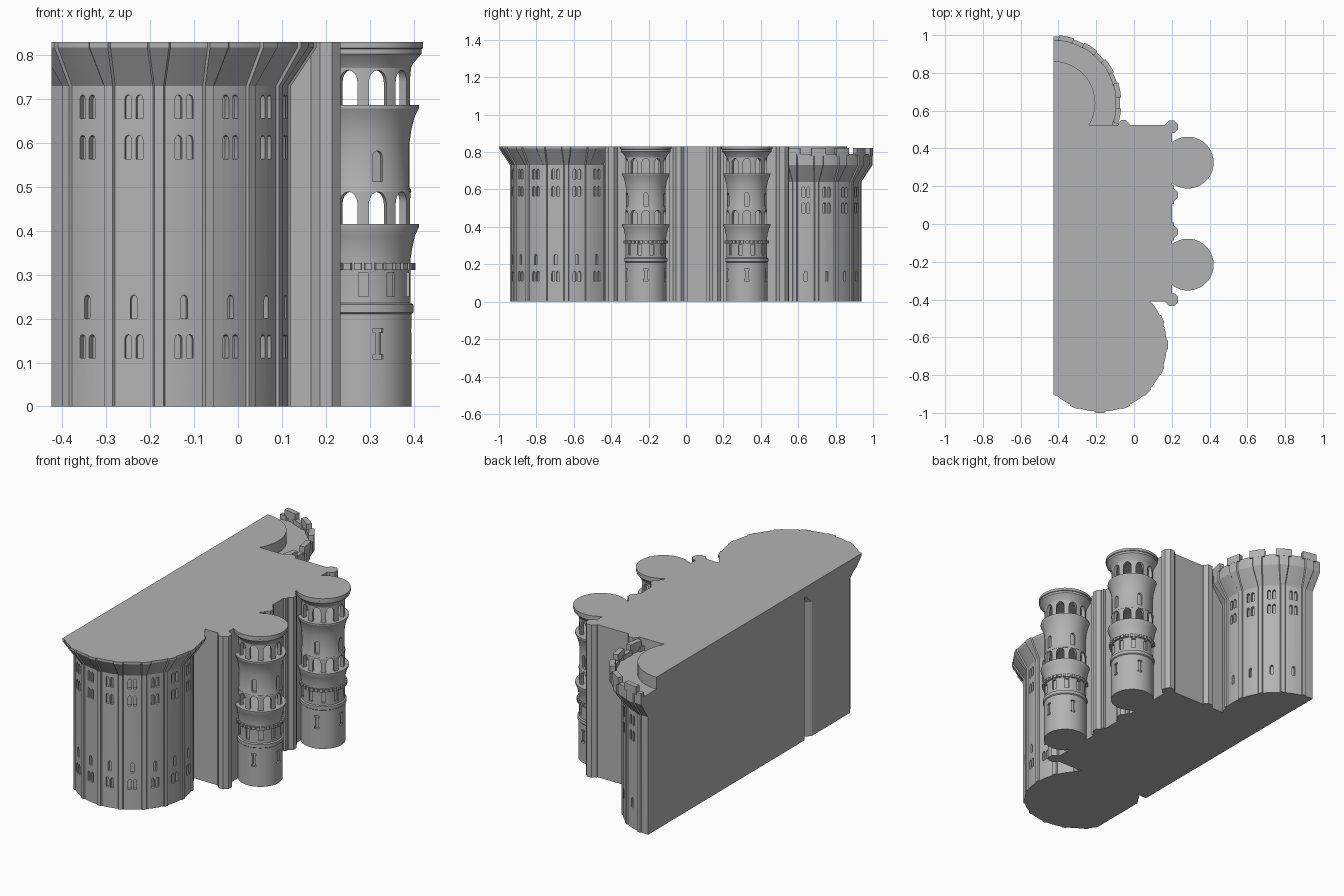
import bpy, bmesh
from math import sin, cos, radians, pi

if "Cube" in bpy.data.objects:
    bpy.data.objects.remove(bpy.data.objects["Cube"])

TOP, BACK = 0.83, -0.425
stone = bpy.data.materials.new("grey_stone")
stone.use_nodes = True
GREY = (0.45, 0.45, 0.45, 1)
stone.diffuse_color = GREY
stone.node_tree.nodes["Principled BSDF"].inputs["Base Color"].default_value = GREY
parts = []


def finish(name, bm):
    bmesh.ops.recalc_face_normals(bm, faces=bm.faces)
    me = bpy.data.meshes.new(name)
    bm.to_mesh(me)
    bm.free()
    me.materials.append(stone)
    ob = bpy.data.objects.new(name, me)
    bpy.context.collection.objects.link(ob)
    parts.append(ob)
    return ob


def loft(bm, rings, closed=False):
    """Skin a stack of rings; cap the ends, or join last to first."""
    vs = [[bm.verts.new(p) for p in ring] for ring in rings]
    n = len(vs[0])
    pairs = list(zip(vs, vs[1:])) + ([(vs[-1], vs[0])] if closed else [])
    for a, b in pairs:
        for i in range(n):
            j = (i + 1) % n
            bm.faces.new((a[i], a[j], b[j], b[i]))
    if not closed:
        bm.faces.new(vs[0])
        bm.faces.new(vs[-1])


def circle(c, r, z, n=48, turn=0.0):
    return [(c[0] + r * cos(2 * pi * i / n + turn),
             c[1] + r * sin(2 * pi * i / n + turn), z) for i in range(n)]


def lathe(name, c, profile, closed=False, n=48):
    bm = bmesh.new()
    loft(bm, [circle(c, r, z, n, pi / n) for r, z in profile], closed)
    return finish(name, bm)


def box(name, x0, x1, y0, y1, z0, z1):
    bm = bmesh.new()
    loft(bm, [[(x0, y0, z), (x1, y0, z), (x1, y1, z), (x0, y1, z)] for z in (z0, z1)])
    return finish(name, bm)


def radial_prism(bm, c, deg, outline, r0, r1):
    """Extrude a (sideways, height) outline outward along an angle."""
    a = radians(deg)
    loft(bm, [[(c[0] + r * cos(a) - u * sin(a), c[1] + r * sin(a) + u * cos(a), z)
               for u, z in outline] for r in (r0, r1)])


def rect(w, z0, z1):
    return [(-w, z0), (w, z0), (w, z1), (-w, z1)]


def arch(w, z0, z1, u=0.0, steps=8):
    spring = z1 - 1.3 * w
    return [(u - w, z0), (u + w, z0)] + [
        (u + w * cos(pi * i / steps), spring + 1.3 * w * sin(pi * i / steps))
        for i in range(steps + 1)]


def slit(w, z0, z1):
    h = 0.01
    right = [(2 * w, z0), (2 * w, z0 + h), (w, z0 + h), (w, z1 - h), (2 * w, z1 - h), (2 * w, z1)]
    return right + [(-u, z) for u, z in reversed(right)]


def carve(ob, bm):
    """Subtract the shapes in bm from ob and bake the result."""
    cutter = finish("cutter", bm)
    parts.remove(cutter)
    cutter.hide_render = True
    mod = ob.modifiers.new("carve", "BOOLEAN")
    mod.operation, mod.solver, mod.object = "DIFFERENCE", "EXACT", cutter
    deps = bpy.context.evaluated_depsgraph_get()
    me = bpy.data.meshes.new_from_object(ob.evaluated_get(deps))
    ob.modifiers.clear()
    ob.data = me
    bpy.data.objects.remove(cutter)


def clip_back(bm):
    geom = bm.verts[:] + bm.edges[:] + bm.faces[:]
    bmesh.ops.bisect_plane(bm, geom=geom, plane_co=(BACK, 0, 0), plane_no=(-1, 0, 0), clear_outer=True)
    bmesh.ops.holes_fill(bm, edges=[e for e in bm.edges if e.is_boundary], sides=0)


STEP = 22.5


def ribbed_ring(c, r, z, half, turn):
    """Sixteen gently curved bays separated by raised ribs."""
    pts = []
    for k in range(16):
        mid = turn + k * STEP
        edge = half + 0.7
        spans = [(-edge, 0), (-half, 0.007), (half, 0.007), (edge, 0)]
        spans += [(edge + (STEP - 2 * edge) * t, 0) for t in (0.25, 0.5, 0.75)]
        for d, out in spans:
            a = radians(mid + d)
            pts.append((c[0] + (r + out) * cos(a), c[1] + (r + out) * sin(a), z))
    return pts


def great_tower(name, c, turn, profile, pair_rows, single_rows, in_view):
    bm = bmesh.new()
    loft(bm, [ribbed_ring(c, r, z, half, turn) for r, z, half in profile])
    clip_back(bm)
    tower = finish(name, bm)
    cuts = bmesh.new()
    for k in range(16):
        deg = turn + (k + 0.5) * STEP
        a = radians(deg)
        for rows, offsets in ((pair_rows, (-0.013, 0.013)), (single_rows, (0,))):
            for u in offsets:
                x = c[0] + 0.295 * cos(a) - u * sin(a)
                y = c[1] + 0.295 * sin(a) + u * cos(a)
                if x > BACK + 0.012 and in_view(y):
                    for z in rows:
                        radial_prism(cuts, c, deg, arch(0.008, z, z + 0.054, u, 4), 0.278, 0.33)
    carve(tower, cuts)


# Main block
box("main_block", BACK, 0.2, -0.41, 0.525, 0, TOP)

# Octagonal buttresses with flanking strips
for i, (x, y, r) in enumerate([(0.2, -0.4, 0.036), (0.2, 0.515, 0.036), (0.203, -0.04, 0.033),
                               (0.203, 0.155, 0.033), (-0.055, 0.52, 0.033)]):
    lathe(f"buttress_{i}", (x, y), [(r, 0), (r, TOP)], n=8)
for i, y in enumerate((-0.04, 0.155)):
    box(f"buttress_strip_{i}", 0.19, 0.212, y - 0.048, y + 0.048, 0, TOP)

# Large ribbed tower at the front
great_tower("front_great_tower", (-0.18, -0.64), 0,
            [(0.294, 0, 2), (0.294, 0.73, 2), (0.353, 0.818, 3.6), (0.353, TOP, 3.6)],
            (0.656, 0.564, 0.11), (0.2,), lambda y: y < -0.43)

# Large ribbed tower at the rear, with a sunken walkway
REAR = (-0.427, 0.64)
great_tower("rear_great_tower", REAR, STEP / 2,
            [(0.294, 0, 2), (0.294, 0.64, 2), (0.353, 0.73, 3.6), (0.353, 0.79, 3.6),
             (0.33, 0.79, 3.6), (0.33, 0.765, 3.6)],
            (0.56, 0.475), (0.11,), lambda y: y > 0.545)

# Merlons on the rear tower
for k in range(5):
    mid = STEP * (k - 0.5)
    bm = bmesh.new()
    arc = [radians(mid + d) for d in (-6.5, -3, 0, 3, 6.5)]
    outline = [(0.36, a) for a in arc] + [(0.332, a) for a in reversed(arc)]
    loft(bm, [[(REAR[0] + r * cos(a), REAR[1] + r * sin(a), z) for r, a in outline]
              for z in (0.78, 0.822)])
    finish(f"merlon_{k}", bm)

# Inner drum rising above the rear walkway
bm = bmesh.new()
loft(bm, [circle(REAR, 0.222, z) for z in (0.7, TOP)])
clip_back(bm)
finish("rear_inner_drum", bm)

# Slender round turrets
for side, c in (("front", (0.285, -0.215)), ("rear", (0.285, 0.325))):
    shaft = lathe(side + "_turret_shaft", c, [
        (0.11, 0), (0.11, 0.21), (0.115, 0.214), (0.115, 0.232), (0.108, 0.236), (0.108, 0.335),
        (0.112, 0.36), (0.118, 0.388), (0.127, 0.408), (0.127, 0.415)])
    cuts = bmesh.new()
    for k in range(10):
        radial_prism(cuts, c, 36 * k + 18, rect(0.011, 0.25, 0.305), 0.098, 0.13)
    for k in range(5):
        radial_prism(cuts, c, 72 * k, slit(0.006, 0.108, 0.178), 0.098, 0.13)
    carve(shaft, cuts)

    # Dentil course
    bm = bmesh.new()
    for k in range(30):
        radial_prism(bm, c, 12 * k, rect(0.008, 0.311, 0.327), 0.1, 0.119)
    finish(side + "_turret_dentils", bm)

    # Middle drum with small windows
    drum = lathe(side + "_turret_drum", c, [
        (0.11, 0.49), (0.106, 0.5), (0.106, 0.6), (0.11, 0.63), (0.117, 0.658),
        (0.127, 0.679), (0.127, 0.686)])
    cuts = bmesh.new()
    for k in range(5):
        radial_prism(cuts, c, 72 * k, arch(0.012, 0.512, 0.582), 0.092, 0.13)
    carve(drum, cuts)

    # Open arcades
    for level, z0, z1 in (("lower", 0.41, 0.495), ("upper", 0.68, 0.772)):
        ring = lathe(f"{side}_turret_{level}_arcade", c,
                     [(0.109, z0), (0.109, z1), (0.09, z1), (0.09, z0)], closed=True)
        cuts = bmesh.new()
        for k in range(10):
            radial_prism(cuts, c, 36 * k, arch(0.021, z0 + 0.003, z1 - 0.006), 0.08, 0.13)
        carve(ring, cuts)

    # Flared cap
    lathe(side + "_turret_cap", c, [
        (0.108, 0.768), (0.113, 0.78), (0.133, 0.803), (0.133, 0.814), (0.137, 0.816), (0.137, TOP)])

# Smooth the curved walls, keep edges crisp
for ob in bpy.context.view_layer.objects:
    ob.select_set(ob in parts)
bpy.context.view_layer.objects.active = parts[0]
bpy.ops.object.shade_smooth_by_angle(angle=radians(25))
